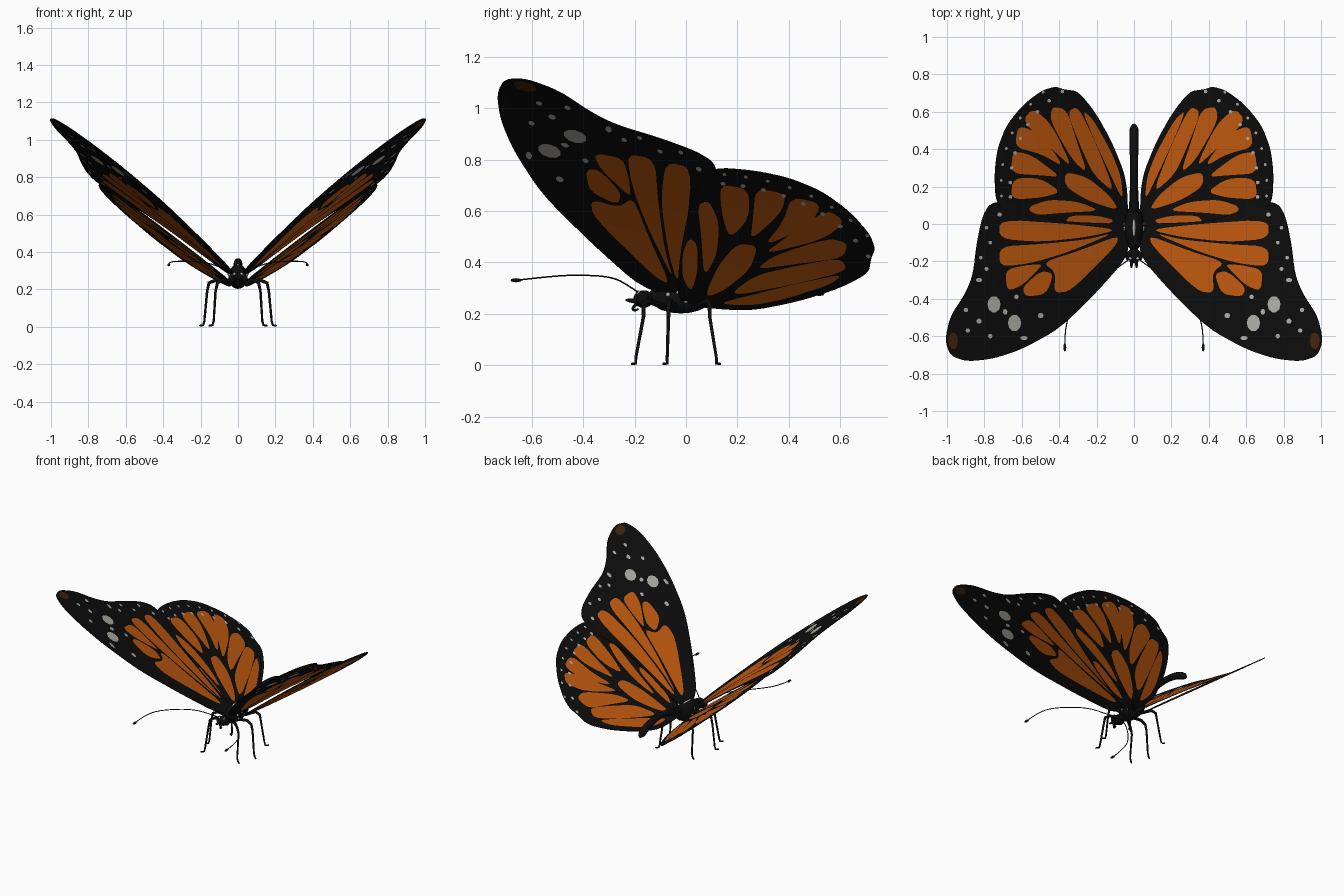
import bpy, bmesh, math
from mathutils import Vector, geometry

if "Cube" in bpy.data.objects:
    bpy.data.objects.remove(bpy.data.objects["Cube"])

def mat(name, rgb):
    m = bpy.data.materials.new(name)
    m.diffuse_color = (*rgb, 1)
    m.use_nodes = True
    m.node_tree.nodes["Principled BSDF"].inputs["Base Color"].default_value = m.diffuse_color
    return m

BLACK = mat("black", (0.004, 0.004, 0.004))
ORANGE = mat("orange", (0.55, 0.105, 0.005))
WHITE = mat("pale grey", (0.45, 0.44, 0.40))
BROWN = mat("dark brown", (0.06, 0.018, 0.004))
MATS = [BLACK, ORANGE, WHITE, BROWN]

# ---------- helpers ----------
def rounded(pts, n):
    """Corner-cut a closed polygon n times."""
    pts = [Vector(p) for p in pts]
    for _ in range(n):
        new = []
        for i, a in enumerate(pts):
            b = pts[(i + 1) % len(pts)]
            new += [a.lerp(b, 0.2), a.lerp(b, 0.8)]
        pts = new
    return pts

def ellipse(x, y, rx, ry, n=10):
    return [Vector((x + rx * math.cos(2 * math.pi * i / n),
                    y + ry * math.sin(2 * math.pi * i / n))) for i in range(n)]

def ccw(p):
    area = sum(a.cross(b) for a, b in zip(p, p[1:] + p[:1]))
    return p if area > 0 else p[::-1]

def wing(name, outline, cells, spots, tips, height):
    """Sheet cut along its coloured cells, lifted by height(x, y), mirrored."""
    polys = [(ccw(rounded(outline, 2)), 0)]
    polys += [(ccw(rounded(c, 2)), 1) for c in cells]
    polys += [(ellipse(*s), 2) for s in spots]
    polys += [(ellipse(*s), 3) for s in tips]
    verts, faces = [], []
    for p, _ in polys:
        faces.append(list(range(len(verts), len(verts) + len(p))))
        verts += p
    # inner points so that the sheet can bend
    verts += [Vector((0.1 * i + 0.013, 0.1 * j + 0.017)) for i in range(10) for j in range(-7, 8)]
    v, _, f, _, _, src = geometry.delaunay_2d_cdt(verts, [], faces, 1, 1e-5)
    bm = bmesh.new()
    bv = [bm.verts.new((p.x, p.y, height(p.x, p.y))) for p in v]
    for idx, o in zip(f, src):
        if 0 in o:
            bm.faces.new([bv[i] for i in idx]).material_index = max(polys[k][1] for k in o)
    bmesh.ops.delete(bm, geom=[q for q in bm.verts if not q.link_faces], context='VERTS')
    me = bpy.data.meshes.new(name)
    bm.to_mesh(me)
    bm.free()
    for m in MATS:
        me.materials.append(m)
    ob = bpy.data.objects.new(name, me)
    bpy.context.collection.objects.link(ob)
    sol = ob.modifiers.new("thickness", 'SOLIDIFY')
    sol.thickness, sol.offset = 0.005, 0
    ob.modifiers.new("both sides", 'MIRROR')

def ball(name, loc, r, m=BLACK, seg=20):
    bpy.ops.mesh.primitive_uv_sphere_add(segments=seg, ring_count=seg // 2, location=loc)
    ob = bpy.context.object
    ob.name, ob.scale = name, r
    ob.data.materials.append(m)
    bpy.ops.object.shade_smooth()
    return ob

def tube(name, pts, m=BLACK, kind='NURBS', res=3):
    """Tapered tube through (x, y, z, radius) points."""
    cu = bpy.data.curves.new(name, 'CURVE')
    cu.dimensions, cu.bevel_depth, cu.bevel_resolution = '3D', 1, res
    cu.use_fill_caps = True
    s = cu.splines.new(kind)
    s.points.add(len(pts) - 1)
    for p, (x, y, z, r) in zip(s.points, pts):
        p.co, p.radius = (x, y, z, 1), r
    if kind == 'NURBS':
        s.order_u, s.use_endpoint_u, s.resolution_u = 3, True, 6
    cu.materials.append(m)
    ob = bpy.data.objects.new(name, cu)
    bpy.context.collection.objects.link(ob)

# ---------- forewings ----------
fore_outline = [(.03, 0), (.03, -.17), (.2, -.365), (.4, -.56), (.6, -.67), (.75, -.72), (.89, -.735),
                (.98, -.705), (1.01, -.62), (.98, -.49), (.9, -.37), (.86, -.27), (.84, -.1),
                (.81, .04), (.77, .11), (.68, .125), (.5, .04), (.35, .01)]
fore_cells = [
    [(.08, -.03), (.35, .0), (.72, .025), (.72, -.08), (.5, -.097), (.25, -.07)],
    [(.1, -.045), (.25, -.083), (.5, -.108), (.72, -.12), (.72, -.23), (.55, -.21), (.35, -.15)],
    [(.49, -.215), (.58, -.22), (.69, -.245), (.68, -.36), (.6, -.33), (.52, -.25)],
    [(.43, -.265), (.5, -.25), (.6, -.34), (.58, -.39), (.47, -.375)],
    [(.08, -.06), (.3, -.145), (.49, -.205), (.42, -.26), (.43, -.37), (.34, -.36), (.1, -.12)],
]
fore_spots = [(.64, -.53, .036, .045), (.75, -.43, .035, .045), (.59, -.61, .02, .012),
              (.5, -.49, .015, .015), (.63, -.39, .012, .012), (.69, -.47, .012, .016),
              (.77, -.6, .012, .012), (.83, -.52, .014, .014), (.89, -.57, .012, .012),
              (.9, -.46, .012, .012), (.83, -.3, .017, .012), (.79, -.24, .011, .011),
              (.82, -.18, .01, .01), (.77, -.1, .01, .01), (.79, -.02, .01, .01), (.72, .05, .012, .012)]
wing("forewings", fore_outline, fore_cells, fore_spots, [(.968, -.625, .026, .045)],
     lambda x, y: .24 + .78 * x - .22 * y - .05 * x * x)

# ---------- hindwings ----------
hind_outline = [(.03, -.03), (.2, -.03), (.38, -.01), (.6, .03), (.71, .08), (.74, .14), (.745, .27),
                (.73, .4), (.68, .53), (.59, .64), (.49, .715), (.42, .735), (.38, .72), (.3, .71),
                (.21, .6), (.12, .44), (.04, .24)]
hind_cells = [
    [(.1, .02), (.2, .045), (.34, .045), (.37, .015), (.3, -.012), (.17, -.015)],
    [(.18, .07), (.38, .06), (.54, .045), (.57, .09), (.46, .13), (.3, .12)],
    [(.08, .07), (.25, .125), (.37, .2), (.37, .28), (.25, .25), (.13, .15)],
    [(.39, .17), (.5, .14), (.66, .13), (.65, .245), (.5, .245)],
    [(.39, .25), (.5, .26), (.66, .27), (.65, .39), (.55, .37)],
    [(.37, .3), (.5, .375), (.64, .41), (.62, .53), (.5, .48)],
    [(.33, .3), (.42, .38), (.6, .55), (.54, .62), (.44, .53)],
    [(.25, .27), (.33, .34), (.45, .55), (.44, .63), (.36, .61), (.31, .45)],
    [(.1, .16), (.22, .265), (.29, .42), (.36, .6), (.3, .63), (.2, .42)],
    [(.06, .12), (.14, .29), (.21, .44), (.28, .61), (.22, .56), (.12, .38), (.07, .25)],
]
# two rows of dots that follow the outer edge
hind_spots = []
for a in range(6, 76, 7):
    t = math.radians(a)
    d = Vector((math.cos(t), math.sin(t)))
    edge = .68 + .10 * math.sin(t) ** 2 + .05 * math.sin(2 * t)
    for k, r in ((.96, .008), (.89, .010)):
        p = Vector((.05, .08)) + d * edge * k
        hind_spots.append((p.x, p.y, r, r, 8))
wing("hindwings", hind_outline, hind_cells, hind_spots, [],
     lambda x, y: .208 + .8 * x - .12 * y - .03 * x * x)

# ---------- body ----------
ball("thorax", (0, -.02, .268), (.052, .125, .066))
tube("abdomen", [(0, .05, .28, .03), (0, .16, .325, .022), (0, .3, .35, .021), (0, .42, .335, .024),
                 (0, .49, .305, .026), (0, .52, .285, .022), (0, .535, .275, .004)])
ball("head", (0, -.165, .258), (.033, .04, .034))
ball("thorax_stripe", (0, -.02, .325), (.01, .05, .012), WHITE)
tube("proboscis", [(0, -.19, .24, .007), (0, -.21, .225, .006), (0, -.2, .21, .005), (0, -.185, .22, .004)])

for side, tag in ((1, "right"), (-1, "left")):
    ball(f"{tag}_eye", (side * .03, -.17, .26), (.018, .025, .026))
    tube(f"{tag}_palp", [(side * .012, -.18, .25, .01), (side * .014, -.21, .25, .011),
                         (side * .014, -.235, .255, .004)])
    # pale dots on the thorax and head
    for i, (x, y, z) in enumerate([(.044, -.07, .275), (.05, -.03, .285), (.05, .0, .25),
                                   (.043, -.06, .245), (.02, -.185, .283)]):
        ball(f"{tag}_pale_dot_{i}", (side * x, y, z), (.009, .009, .009), WHITE, 10)
    # antenna with a club at the end
    tube(f"{tag}_antenna", [(side * x, y, z, .003) for x, y, z in
         [(.015, -.18, .28), (.06, -.215, .305), (.165, -.285, .345), (.31, -.42, .352),
          (.37, -.53, .346), (.37, -.65, .332)]])
    ball(f"{tag}_antenna_club", (side * .37, -.66, .331), (.008, .022, .008), BLACK, 12)
    # three legs: hip, knee, ankle, toe
    for part, hip, knee, foot, kx, fx in (("front", -.09, -.165, -.195, .11, .14),
                                          ("middle", -.04, -.068, -.073, .155, .19),
                                          ("rear", .04, .092, .118, .11, .14)):
        tube(f"{part}_{tag}_leg", [
            (side * .025, hip, .23, .012), (side * kx * .75, knee * .9, .25, .010),
            (side * kx, knee, .235, .009), (side * (kx + .01), knee, .19, .007),
            (side * (fx - .01), foot, .03, .006), (side * (fx - .003), foot, .008, .006),
            (side * (fx + .015), foot + math.copysign(.015, foot), .006, .005)], kind='POLY', res=2)
